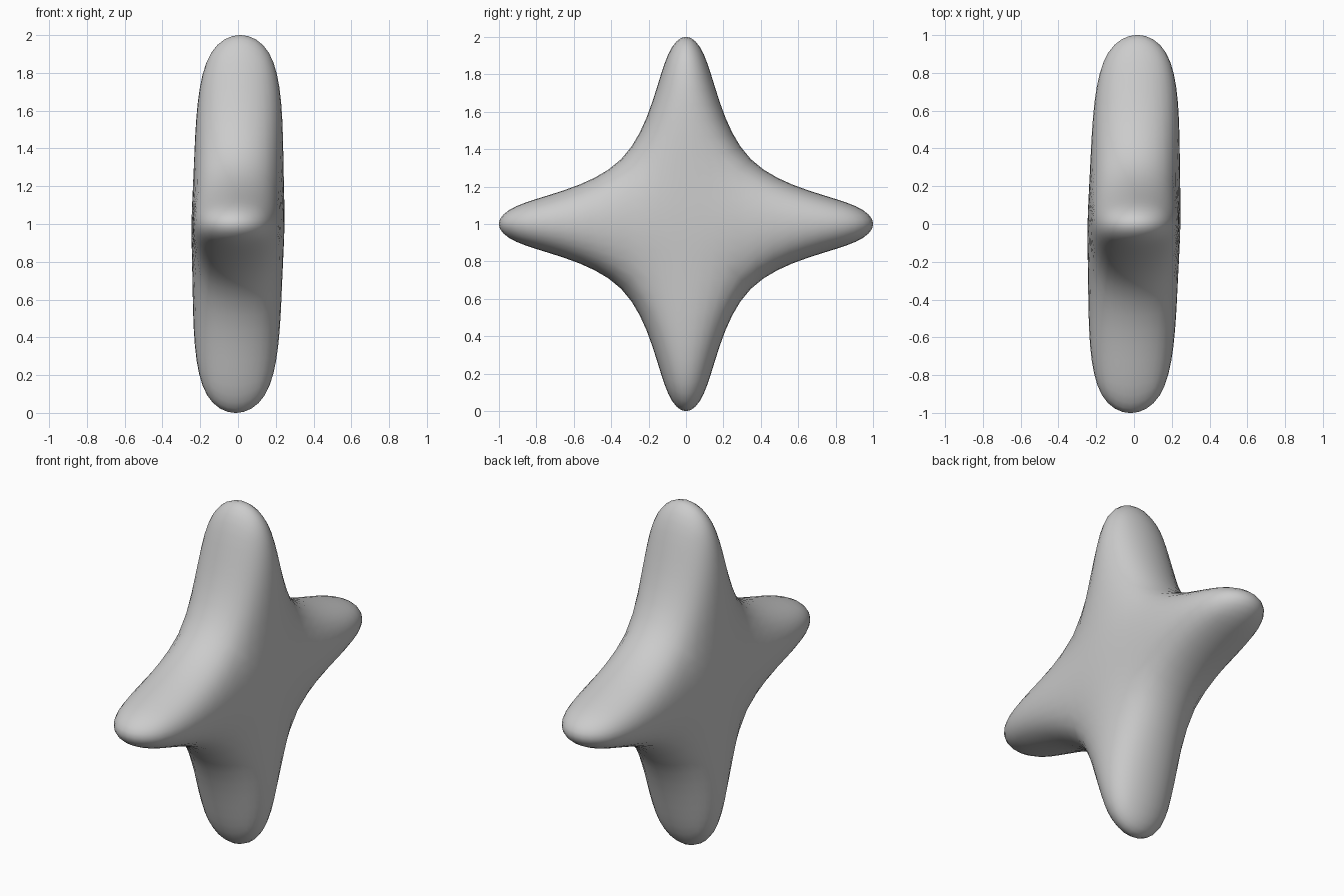
import bpy, bmesh
from mathutils import Vector

if "Cube" in bpy.data.objects:
    bpy.data.objects.remove(bpy.data.objects["Cube"])

CORE = 0.25      # half size of the central cube
REACH = 1.066    # cage reach of each arm
TIP = 0.12       # cage half width at the arm ends

# Central cube with four arms pulled out in the y/z plane
bm = bmesh.new()
bmesh.ops.create_cube(bm, size=2 * CORE)
sides = [f for f in bm.faces if abs(f.normal.x) < 0.5]
for face in sides:
    n = Vector([round(c) for c in face.normal])
    arm = bmesh.ops.extrude_discrete_faces(bm, faces=[face])["faces"][0]
    for v in arm.verts:
        side = v.co - n * v.co.dot(n)
        x = side.x
        side *= TIP / CORE
        side.x = x
        v.co = side + n * REACH

# Very slight lean, then stand on the ground
for v in bm.verts:
    v.co.x += 0.012 * v.co.z + 0.018 * v.co.y
    v.co.z += 1.0
bmesh.ops.recalc_face_normals(bm, faces=bm.faces)

mesh = bpy.data.meshes.new("star")
bm.to_mesh(mesh)
bm.free()
for p in mesh.polygons:
    p.use_smooth = True
star = bpy.data.objects.new("star", mesh)
bpy.context.collection.objects.link(star)

# Soft rounded surface
sub = star.modifiers.new("round", 'SUBSURF')
sub.levels = sub.render_levels = 3
